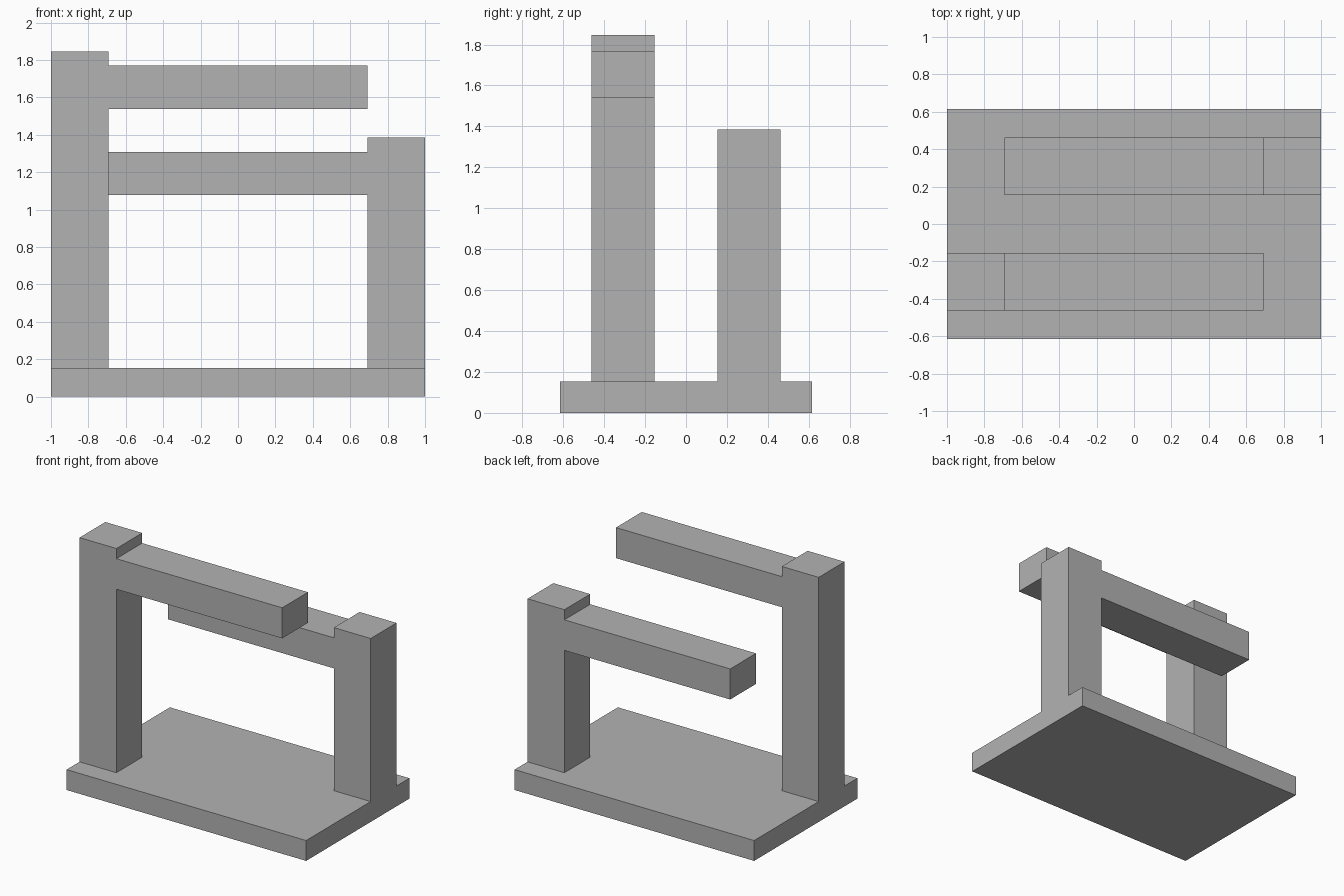
import bpy
import bmesh

default = bpy.data.objects.get("Cube")
if default:
    bpy.data.objects.remove(default, do_unlink=True)

U = 2 / 13  # module: the base is 13 x 8 modules

grey = bpy.data.materials.new("plain grey")
grey.use_nodes = True
colour = (0.45, 0.45, 0.45, 1)
grey.diffuse_color = colour
grey.node_tree.nodes["Principled BSDF"].inputs["Base Color"].default_value = colour


def extrude_profile(name, profile, y0, y1):
    """Extrude an x-z outline, given in modules, from y0 to y1."""
    bm = bmesh.new()
    face = bm.faces.new([bm.verts.new((x * U, y0 * U, z * U)) for x, z in profile])
    result = bmesh.ops.extrude_face_region(bm, geom=[face])
    moved = [v for v in result["geom"] if isinstance(v, bmesh.types.BMVert)]
    bmesh.ops.translate(bm, vec=(0, (y1 - y0) * U, 0), verts=moved)
    bmesh.ops.recalc_face_normals(bm, faces=bm.faces)
    mesh = bpy.data.meshes.new(name)
    bm.to_mesh(mesh)
    bm.free()
    mesh.materials.append(grey)
    obj = bpy.data.objects.new(name, mesh)
    bpy.context.collection.objects.link(obj)
    return obj


def post_with_arm(name, side, y0, top, arm_bottom):
    """Post on one side (-1 or 1) with an arm reaching across the base."""
    outer, inner = 6.5 * side, 4.5 * side
    arm_top = arm_bottom + 1.5
    profile = [(outer, 1), (inner, 1), (inner, arm_bottom), (-inner, arm_bottom),
               (-inner, arm_top), (inner, arm_top), (inner, top), (outer, top)]
    return extrude_profile(name, profile, y0, y0 + 2)


# Base slab
extrude_profile("base", [(-6.5, 0), (6.5, 0), (6.5, 1), (-6.5, 1)], -4, 4)

# Tall front post and shorter back post, with opposing arms
post_with_arm("front_post_and_arm", -1, -3, 12, 10)
post_with_arm("back_post_and_arm", 1, 1, 9, 7)
